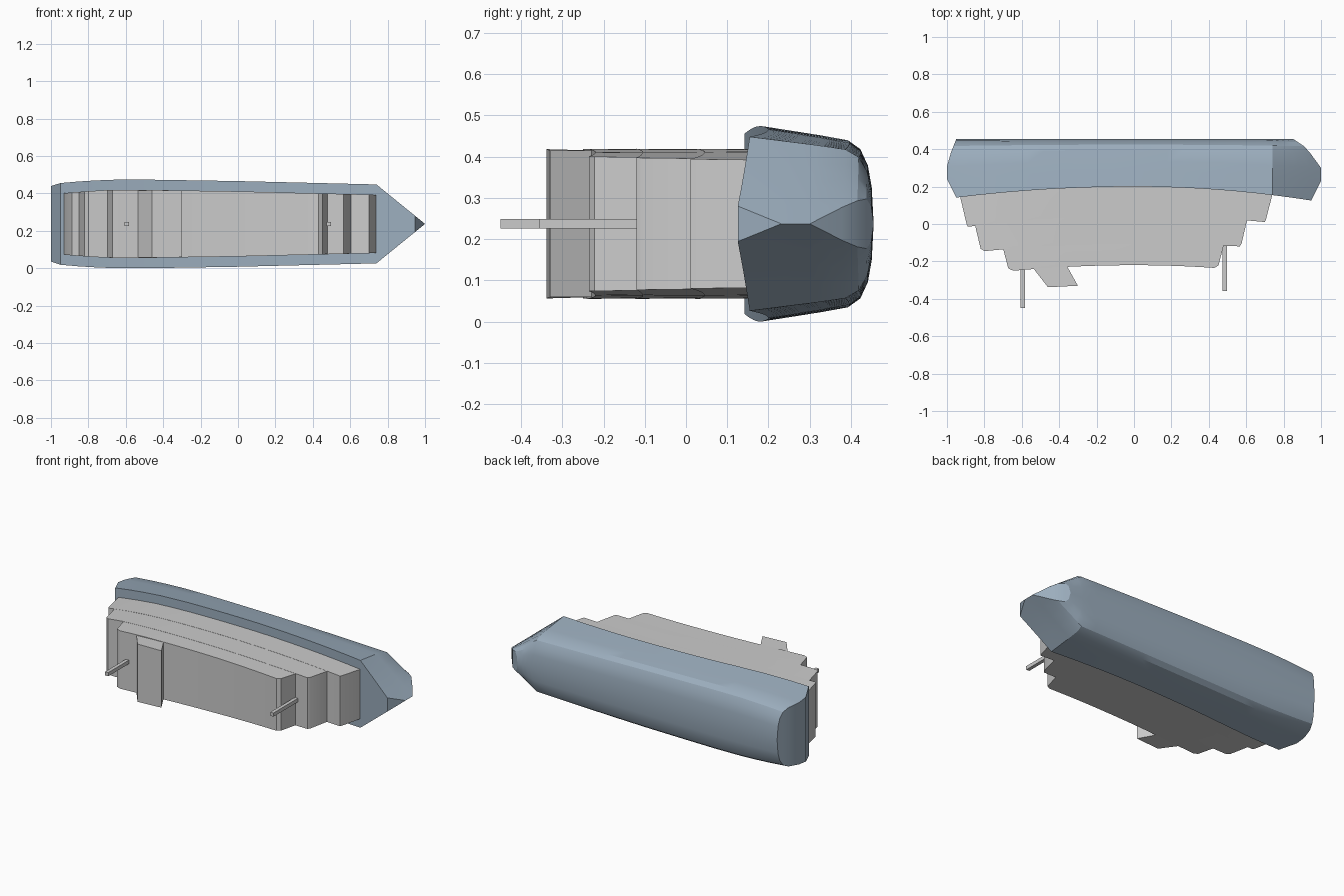
import bpy, bmesh, math

if "Cube" in bpy.data.objects:
    bpy.data.objects.remove(bpy.data.objects["Cube"])

ZC = 0.237  # centre plane: the ship lies on its side, its own "up" is -y


def interp(pts, v):
    for (a, p), (b, q) in zip(pts, pts[1:]):
        if v <= b:
            return p + (q - p) * max(0.0, (v - a) / (b - a))
    return pts[-1][1]


def beam(x):
    return interp([(-1, .214), (-.85, .227), (-.7, .236), (-.5, .237),
                   (0, .229), (.74, .211), (1, 0)], x)


def sag(mid, aft, fore):
    return lambda x: mid - (aft if x < 0 else fore) * x * x


deck = sag(.20, .065, .083)
tops = [deck, sag(.045, .076, .07), sag(-.105, .0625, .046), sag(-.22, .072, .08)]


def finish(bm, name, mat=None):
    bmesh.ops.remove_doubles(bm, verts=bm.verts, dist=1e-5)
    bmesh.ops.recalc_face_normals(bm, faces=bm.faces)
    me = bpy.data.meshes.new(name)
    bm.to_mesh(me)
    bm.free()
    ob = bpy.data.objects.new(name, me)
    bpy.context.collection.objects.link(ob)
    if mat:
        me.materials.append(mat)
    bpy.context.view_layer.objects.active = ob
    bpy.ops.object.select_all(action='DESELECT')
    ob.select_set(True)
    bpy.ops.object.shade_smooth_by_angle(angle=math.radians(25))
    return ob


def mirrored_loft(stations, name, mat=None):
    """Each station is a list of (x, y, half width), mirrored about the centre plane."""
    bm = bmesh.new()
    sides = [[[bm.verts.new((x, y, ZC + s * w)) for x, y, w in st]
              for st in stations] for s in (1, -1)]
    n, m = len(stations), len(stations[0])
    for g in sides:
        for i in range(n - 1):
            for j in range(m - 1):
                bm.faces.new((g[i][j], g[i + 1][j], g[i + 1][j + 1], g[i][j + 1]))
    a, b = sides
    for i in (0, n - 1):                    # end caps
        for j in range(m - 1):
            bm.faces.new((a[i][j], a[i][j + 1], b[i][j + 1], b[i][j]))
    for j in (0, m - 1):                    # top and bottom
        for i in range(n - 1):
            bm.faces.new((a[i][j], a[i + 1][j], b[i + 1][j], b[i][j]))
    bmesh.ops.dissolve_degenerate(bm, dist=1e-5, edges=bm.edges)
    return finish(bm, name, mat)


# Hull: cross-section as (depth fraction, width fraction), ends follow stem profiles
section = [(0, 1), (.32, .943), (.53, .905), (.77, .855), (.88, .765),
           (.947, .6), (.982, .38), (1, 0)]
stern = [(0, -.95), (.3, -1), (.6, -1), (1, -.95)]
bow = [(0, .947), (.32, 1), (.53, 1), (.86, .92), (1, .85)]
KEEL = .455
AFT, FORE = -.945, .74
stations = []
params = [-1] + [i / 18 for i in range(19)] + [1.25, 1.5, 1.75, 2]
for t in params:
    def at(f):
        if t < 0:
            return interp(stern, f)
        if t <= 1:
            return AFT + (FORE - AFT) * t
        return FORE + (interp(bow, f) - FORE) * (t - 1)
    d = deck(at(0))
    stations.append([(at(f), d + (KEEL - d) * f, beam(at(f)) * w) for f, w in section])
blue = bpy.data.materials.new("hull_blue")
blue.diffuse_color = (.33, .42, .51, 1)
blue.use_nodes = True
blue.node_tree.nodes["Principled BSDF"].inputs["Base Color"].default_value = blue.diffuse_color
mirrored_loft(stations, "hull", blue)

# Superstructure tiers: x range at base, shoulder and top
tiers = [((-.93, .74), (-.895, .706), (-.888, .70)),
         ((-.85, .605), (-.82, .575), (-.80, .565)),
         ((-.70, .48), (-.672, .452), (-.645, .43))]
for k, (base, shoulder, top) in enumerate(tiers):
    cols = []
    for i in range(15):
        t = i / 14
        xb, xs, xt = (r[0] + (r[1] - r[0]) * t for r in (base, shoulder, top))
        cols.append([(xb, tops[k](xb) + .004, beam(xb) - .056),
                     (xs, tops[k + 1](xs) + .015, beam(xs) - .055),
                     (xt, tops[k + 1](xt), beam(xt) - .055)])
    mirrored_loft(cols, f"deckhouse_tier_{k + 1}")

# Raked funnel block
funnel = [[(-.54, -.235, .178), (-.46, -.338, .181)],
          [(-.36, -.222, .178), (-.30, -.33, .178)]]
mirrored_loft(funnel, "funnel")

# Masts
for name, x, y0, y1 in (("aft_mast", -.595, -.24, -.45), ("fore_mast", .485, -.10, -.357)):
    bpy.ops.mesh.primitive_cube_add(size=1, location=(x, (y0 + y1) / 2, ZC))
    mast = bpy.context.object
    mast.name = name
    mast.scale = (.022, y0 - y1, .023)
